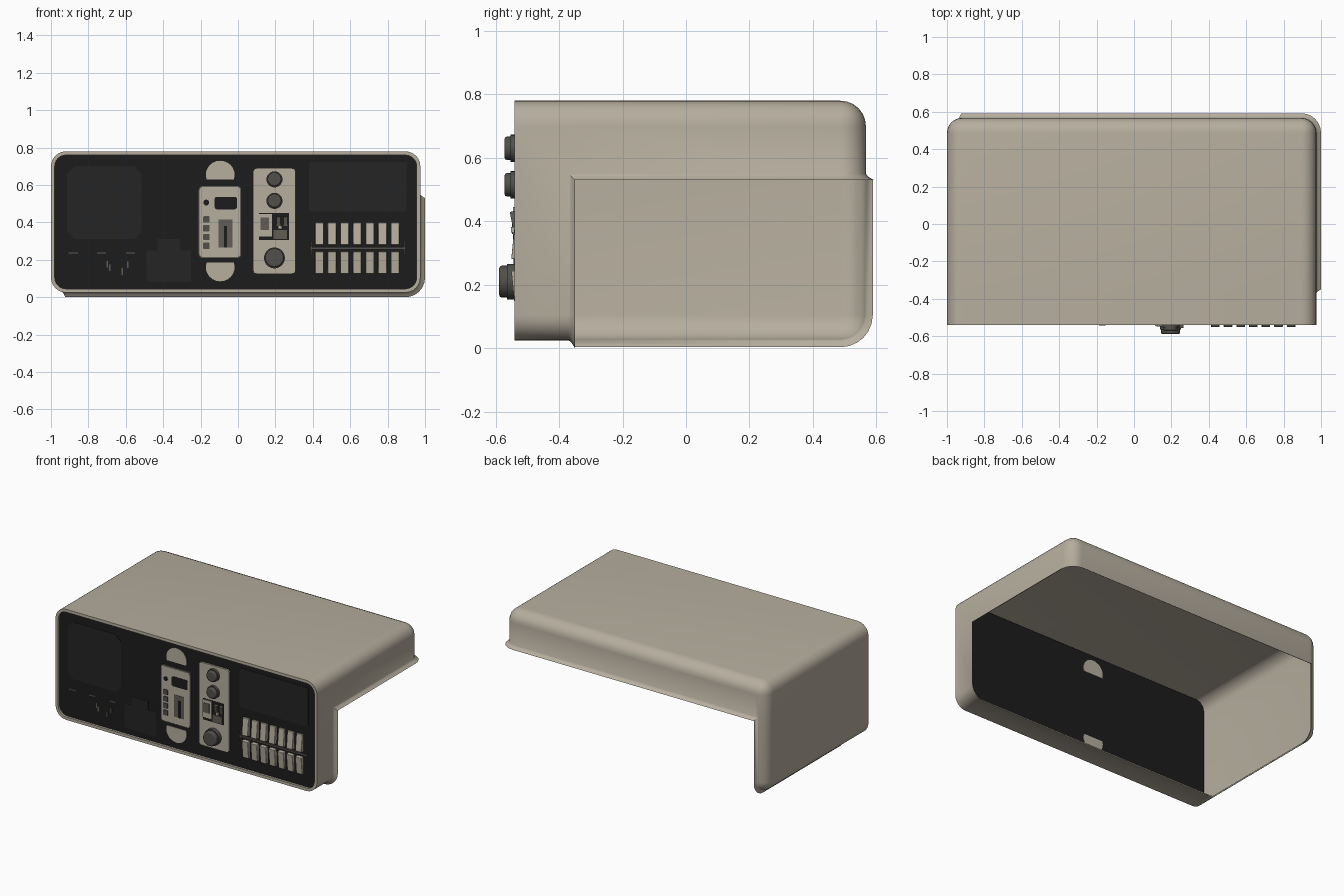
import bpy, bmesh, math
from mathutils import Vector

old = bpy.data.objects.get("Cube")
if old:
    bpy.data.objects.remove(old, do_unlink=True)


def material(name, color):
    m = bpy.data.materials.new(name)
    m.use_nodes = True
    m.diffuse_color = (*color, 1)
    m.node_tree.nodes["Principled BSDF"].inputs["Base Color"].default_value = (*color, 1)
    return m


BEIGE = material("warm beige", (0.47, 0.425, 0.345))
BLACK = material("panel black", (0.012, 0.012, 0.012))
SCREEN = material("screen black", (0.018, 0.018, 0.018))
TRIM = material("trim grey", (0.12, 0.11, 0.09))
KNOB = material("knob grey", (0.085, 0.08, 0.07))

FRONT = -0.525  # front surface of the black panel


def finish(name, bm, mat, angle=35):
    me = bpy.data.meshes.new(name)
    bm.to_mesh(me)
    bm.free()
    me.materials.append(mat)
    ob = bpy.data.objects.new(name, me)
    bpy.context.collection.objects.link(ob)
    bpy.ops.object.select_all(action="DESELECT")
    ob.select_set(True)
    bpy.context.view_layer.objects.active = ob
    bpy.ops.object.shade_smooth_by_angle(angle=math.radians(angle))
    return ob


def rect(x0, x1, z0, z1, r=0.0, seg=3):
    """Rounded rectangle outline, counterclockwise seen from the front."""
    if r == 0:
        return [(x0, z0), (x1, z0), (x1, z1), (x0, z1)]
    corners = [(x1 - r, z0 + r, -90), (x1 - r, z1 - r, 0),
               (x0 + r, z1 - r, 90), (x0 + r, z0 + r, 180)]
    return [(cx + r * math.cos(math.radians(a + 90 * i / seg)),
             cz + r * math.sin(math.radians(a + 90 * i / seg)))
            for cx, cz, a in corners for i in range(seg + 1)]


def arc(cx, cz, rx, rz, start, end, n):
    angles = [math.radians(start + (end - start) * i / n) for i in range(n + 1)]
    return [(cx + rx * math.cos(a), cz + rz * math.sin(a)) for a in angles]


def plate(name, outline, mat, out=0.01, back=0.0, border=0.0, bevel=0.0, tilt=0.0):
    """Outline extruded from behind the panel surface to in front of it."""
    cx = sum(p[0] for p in outline) / len(outline)
    cz = sum(p[1] for p in outline) / len(outline)
    bm = bmesh.new()
    face = bm.faces.new([bm.verts.new((x - cx, back, z - cz)) for x, z in outline])
    if border:
        bmesh.ops.inset_region(bm, faces=[face], thickness=border, use_even_offset=True)
        bm.faces.remove(face)
    ext = bmesh.ops.extrude_face_region(bm, geom=bm.faces[:], use_keep_orig=True)
    moved = [g for g in ext["geom"] if isinstance(g, bmesh.types.BMVert)]
    bmesh.ops.translate(bm, verts=moved, vec=(0, -out - back, 0))
    bmesh.ops.recalc_face_normals(bm, faces=bm.faces)
    ob = finish(name, bm, mat)
    ob.location = (cx, FRONT, cz)
    ob.rotation_euler.x = tilt
    if bevel:
        mod = ob.modifiers.new("bevel", "BEVEL")
        mod.width, mod.segments = bevel, 2
    return ob


# Outer shell: rounded box, open at the front and at one lower back corner
LO, HI, R = Vector((-1, -0.9, 0.025)), Vector((0.975, 0.567, 0.78)), 0.08
CUT = Vector((-0.94, -0.37, 0.55))
bm = bmesh.new()
bmesh.ops.create_cube(bm, size=1)
for v in bm.verts:
    v.co = [HI[i] if v.co[i] > 0 else LO[i] for i in range(3)]
bmesh.ops.bevel(bm, geom=bm.edges[:], offset=R, segments=6, profile=0.5, affect="EDGES")
planes = [((0, -0.54, 0), (0, -1, 0), True), (CUT, (1, 0, 0), False),
          (CUT, (0, 1, 0), False), (CUT, (0, 0, 1), False)]
for co, no, clear in planes:
    bmesh.ops.bisect_plane(bm, geom=bm.verts[:] + bm.edges[:] + bm.faces[:],
                           plane_co=co, plane_no=no, clear_outer=clear)


def in_cut(c):
    return c.x > CUT.x and c.y > CUT.y and c.z < CUT.z


gone = [f for f in bm.faces if in_cut(f.calc_center_median())]
bmesh.ops.delete(bm, geom=gone, context="FACES")


def outward(co):
    core = Vector([min(max(co[i], LO[i] + R), HI[i] - R) for i in range(3)])
    return (co - core).normalized()


def extend(edges, move):
    ext = bmesh.ops.extrude_edge_only(bm, edges=edges)["geom"]
    for v in [g for g in ext if isinstance(g, bmesh.types.BMVert)]:
        v.co = move(v.co.copy())
    return [g for g in ext if isinstance(g, bmesh.types.BMEdge) and g.is_boundary]


def flare(out, side):
    def move(co):
        slide = Vector([s if abs(co[i] - CUT[i]) < 0.012 else 0
                        for i, s in enumerate((side, side, -side))])
        return co + outward(co) * out + slide
    return move


# Flared lip around the corner opening, then the folded front rim
border = [e for e in bm.edges if e.is_boundary]
front = [e for e in border if all(v.co.y < -0.53 for v in e.verts)]
lip = [e for e in border if e not in front]
lip = extend(lip, flare(0.007, 0.009))
extend(lip, flare(0.018, 0.011))
front = extend(front, lambda co: co - outward(co) * 0.02)
extend(front, lambda co: co + Vector((0, 0.03, 0)))
bmesh.ops.recalc_face_normals(bm, faces=bm.faces)
finish("outer_shell", bm, BEIGE, 50)

# Front panel
plate("front_panel", rect(-0.982, 0.957, 0.043, 0.762, 0.062), BLACK, 0, 0.02)

# Square display with a chamfered frame
plate("square_display_frame", rect(-0.94, -0.49, 0.285, 0.725, 0.06, 1), TRIM, 0.014, border=0.03)
plate("square_display", rect(-0.915, -0.515, 0.31, 0.70, 0.04, 1), SCREEN, 0.003)

# Small slits below the square display
for i, x in enumerate((-0.88, -0.73, -0.575)):
    plate(f"top_slit_{i}", rect(x - 0.025, x + 0.025, 0.233, 0.24), TRIM, 0.004)
for i, (x, z) in enumerate(((-0.70, 0.18), (-0.685, 0.16), (-0.62, 0.14), (-0.59, 0.175))):
    plate(f"lower_slit_{i}", rect(x - 0.004, x + 0.004, z - 0.02, z + 0.015), TRIM, 0.004)

# Stepped socket
step = [(-0.49, 0.085), (-0.25, 0.085), (-0.25, 0.25), (-0.31, 0.25),
        (-0.31, 0.31), (-0.43, 0.31), (-0.43, 0.25), (-0.49, 0.25)]
plate("socket_frame", step, TRIM, 0.008, border=0.011)
plate("socket_face", step, SCREEN, 0.002)

# Half-round finger recesses above and below the central module
plate("upper_recess", arc(-0.095, 0.655, 0.077, 0.075, -20, 200, 14), BEIGE, 0.003, 0.023)
plate("lower_recess", arc(-0.095, 0.16, 0.077, 0.075, 160, 380, 14), BEIGE, 0.003, 0.023)

# Central module with slot, window and buttons
plate("module_plate", rect(-0.205, 0.012, 0.215, 0.59, 0.018), BEIGE, 0.012)
plate("module_edge", rect(-0.21, 0.017, 0.21, 0.595, 0.02), TRIM, 0.006)
plate("module_window", rect(-0.125, -0.005, 0.47, 0.537, 0.012), BLACK, 0.014)
plate("module_hole", arc(-0.17, 0.506, 0.016, 0.016, 0, 330, 11), BLACK, 0.014)
plate("slot_outline", rect(-0.132, -0.002, 0.237, 0.443), KNOB, 0.014, border=0.006)
plate("slot_frame", rect(-0.122, -0.012, 0.25, 0.43, 0.012), BEIGE, 0.02, border=0.018)
plate("slot_bed", rect(-0.105, -0.03, 0.265, 0.415), TRIM, 0.014)
plate("slot_opening", rect(-0.074, -0.058, 0.265, 0.38), BLACK, 0.016)
for i in range(4):
    z = 0.275 + i * 0.047
    plate(f"module_button_{i}", rect(-0.186, -0.152, z - 0.017, z + 0.017, 0.004), KNOB, 0.018)

# Control strip with knobs and a connector block
plate("control_plate", rect(0.08, 0.308, 0.125, 0.69, 0.02), BEIGE, 0.012)
for name, z, r, out in (("upper_knob", 0.63, 0.037, 0.047), ("middle_knob", 0.515, 0.037, 0.047),
                        ("lower_knob", 0.21, 0.05, 0.064)):
    plate(name, arc(0.195, z, r, r, 0, 345, 23), KNOB, out, bevel=0.008)
    plate(name + "_skirt", arc(0.195, z, r + 0.006, r + 0.006, 0, 345, 23), KNOB, out * 0.6)
plate("connector_block", rect(0.112, 0.272, 0.305, 0.45), BLACK, 0.014)
plate("connector_left", rect(0.112, 0.182, 0.325, 0.445), BEIGE, 0.02)
plate("connector_left_inset", rect(0.12, 0.165, 0.36, 0.425), TRIM, 0.023)
plate("connector_foot", rect(0.19, 0.262, 0.312, 0.36), TRIM, 0.02)
for i in range(2):
    x = 0.205 + i * 0.038
    plate(f"connector_tab_{i}", rect(x, x + 0.022, 0.385, 0.435), TRIM, 0.026, tilt=0.2)
plate("connector_chip", rect(0.215, 0.235, 0.365, 0.382), BEIGE, 0.026)

# Wide display
plate("wide_display_frame", rect(0.372, 0.908, 0.45, 0.732, 0.02), TRIM, 0.01, border=0.012)
plate("wide_display", rect(0.38, 0.90, 0.458, 0.724, 0.014), SCREEN, 0.003)

# Key bank: two rows of seven tilted keys
plate("key_bank_frame", rect(0.37, 0.912, 0.115, 0.402, 0.02), BLACK, 0.008, border=0.012)
plate("key_bank_bar", rect(0.385, 0.895, 0.256, 0.268), KNOB, 0.012)
for x in (0.388, 0.884):
    plate("key_bank_side", rect(x, x + 0.008, 0.225, 0.30), KNOB, 0.012)
for row, z, tilt in (("upper", 0.338, -0.1), ("lower", 0.186, 0.1)):
    for i in range(7):
        x = 0.435 + i * 0.0675
        plate(f"{row}_key_{i}", rect(x - 0.023, x + 0.023, z - 0.059, z + 0.059),
              BEIGE, 0.02, 0.006, bevel=0.003, tilt=tilt)
